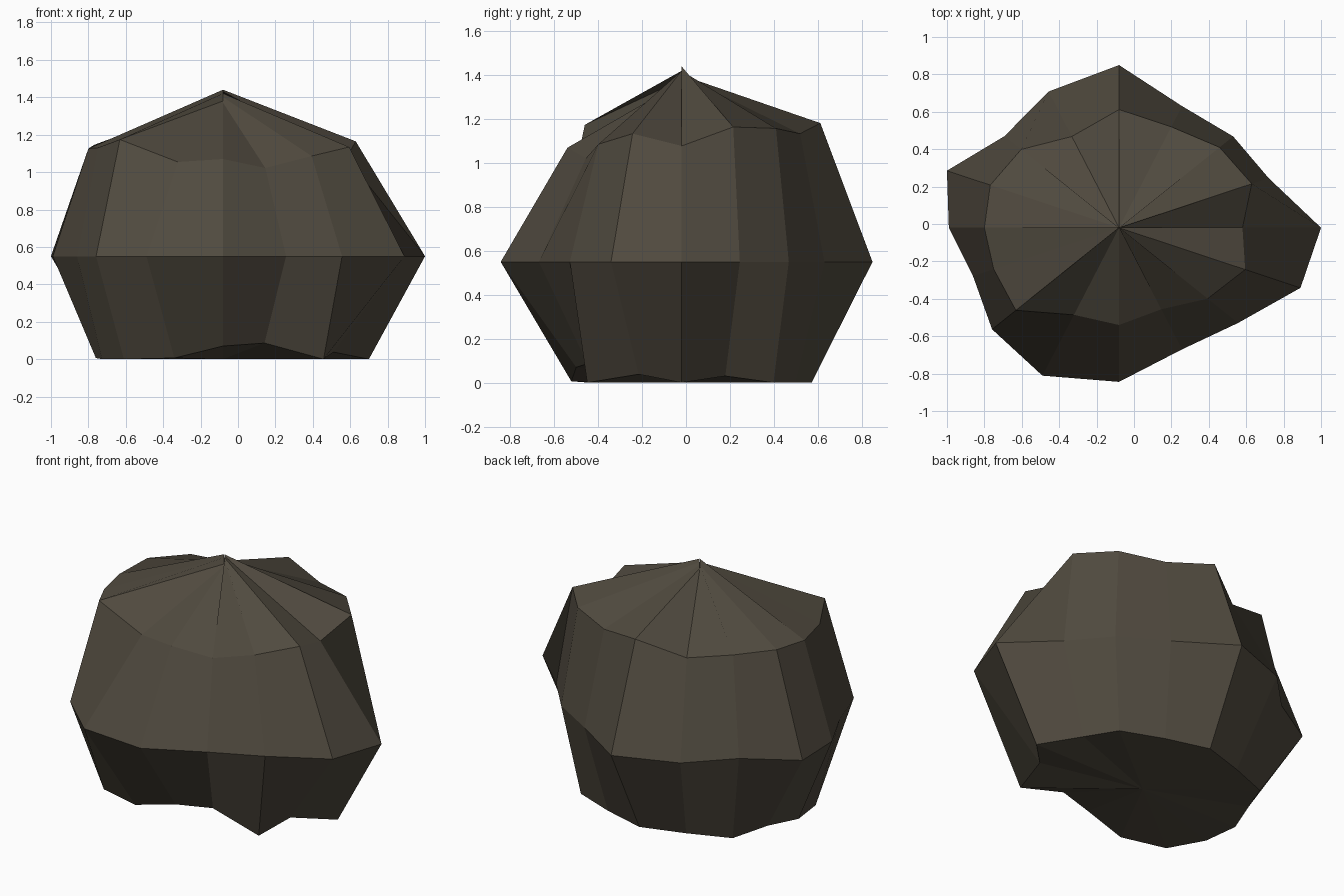
import bpy, bmesh, math

if "Cube" in bpy.data.objects:
    bpy.data.objects.remove(bpy.data.objects["Cube"])

SIDES = 16
CX, CY, CZ = -0.08, -0.02, 0.55   # centre of the distorted ball
SQUASH = 0.8                      # depth and height relative to width

# Radii around the boulder, counter-clockwise from +x
waist = [1.08, .866, .863, .88, 1.087, .985, .866, .996, .91, .845, .96, 1.07, 1.03, .88, .90, 1.05]
shoulder = [.66, .768, .76, .73, .79, .66, .74, .745, .72, .725, .78, .63, .65, .59, .67, .73]
base = [.78, .65, .74, .70, .74, .69, .73, .66, .68, .70, .75, .68, .60, .58, .76, .64]
# The peak is slightly jagged: each side meets it at its own height
peak = [1.43, 1.44, 1.42, 1.40, 1.38, 1.37, 1.37, 1.40, 1.44, 1.42, 1.38, 1.37, 1.37, 1.37, 1.40, 1.42]

bm = bmesh.new()


def ring(radii, height):
    verts = []
    for k, r in enumerate(radii):
        a = math.tau * k / SIDES
        verts.append(bm.verts.new((CX + r * math.cos(a),
                                   CY + SQUASH * r * math.sin(a), height(k, r))))
    return verts


# Rings from ground to peak; the underside is cut flat at the ground
rings = [
    ring(base, lambda k, r: max(0.0, CZ - SQUASH * r)),
    ring(waist, lambda k, r: CZ),
    ring(shoulder, lambda k, r: CZ + SQUASH * r),
    ring([0.001] * SIDES, lambda k, r: peak[k]),
]
for low, high in zip(rings, rings[1:]):
    for k in range(SIDES):
        n = (k + 1) % SIDES
        bm.faces.new((low[k], low[n], high[n], high[k]))
bm.faces.new(rings[-1])

# Underside fan
centre = bm.verts.new((CX, CY, 0.0))
for k in range(SIDES):
    bm.faces.new((rings[0][(k + 1) % SIDES], rings[0][k], centre))

mesh = bpy.data.meshes.new("boulder")
bm.to_mesh(mesh)
bm.free()
stone = bpy.data.materials.new("dark brown stone")
stone.diffuse_color = (0.080, 0.068, 0.049, 1)
stone.use_nodes = True
stone.node_tree.nodes["Principled BSDF"].inputs["Base Color"].default_value = stone.diffuse_color
mesh.materials.append(stone)
bpy.context.collection.objects.link(bpy.data.objects.new("boulder", mesh))
